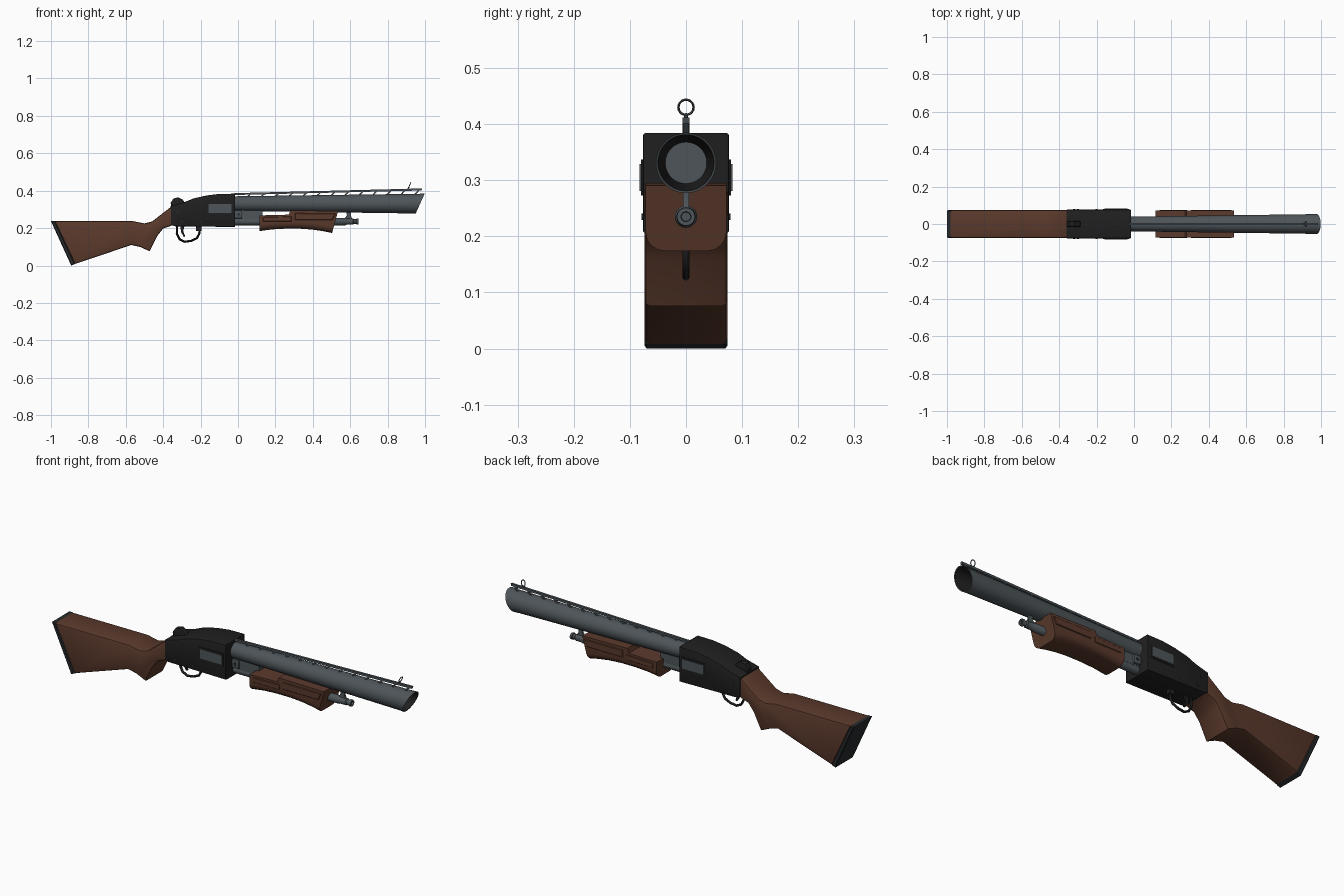
import bpy, bmesh, math
from mathutils import Vector

if "Cube" in bpy.data.objects:
    bpy.data.objects.remove(bpy.data.objects["Cube"])


def material(name, rgb):
    m = bpy.data.materials.new(name)
    m.use_nodes = True
    m.diffuse_color = (*rgb, 1)
    bsdf = m.node_tree.nodes["Principled BSDF"]
    bsdf.inputs["Base Color"].default_value = (*rgb, 1)
    bsdf.inputs["Roughness"].default_value = 0.7
    return m


WOOD = material("brown wood", (0.105, 0.042, 0.025))
STEEL = material("blue grey steel", (0.075, 0.09, 0.1))
BLACK = material("black metal", (0.014, 0.014, 0.014))
RUBBER = material("dark rubber", (0.02, 0.024, 0.026))


def finish(bm, name, *mats):
    bmesh.ops.recalc_face_normals(bm, faces=bm.faces)
    mesh = bpy.data.meshes.new(name)
    bm.to_mesh(mesh)
    bm.free()
    ob = bpy.data.objects.new(name, mesh)
    bpy.context.collection.objects.link(ob)
    for m in mats:
        mesh.materials.append(m)
    bpy.ops.object.select_all(action='DESELECT')
    ob.select_set(True)
    bpy.context.view_layer.objects.active = ob
    bpy.ops.object.shade_smooth_by_angle(angle=math.radians(32))
    return ob


def prism(name, outline, half, mat, bevel=0, segs=2, rule=None, y=0):
    """Side outline in x, z extruded across y, with its rim edges bevelled."""
    bm = bmesh.new()
    face = bm.faces.new([bm.verts.new((x, y - half, z)) for x, z in outline])
    ext = bmesh.ops.extrude_face_region(bm, geom=[face])
    verts = [g for g in ext["geom"] if isinstance(g, bmesh.types.BMVert)]
    bmesh.ops.translate(bm, verts=verts, vec=(0, 2 * half, 0))
    if bevel:
        rim = [e for e in bm.edges if abs(e.verts[0].co.y - e.verts[1].co.y) < half]
        if rule:
            rim = [e for e in rim if rule((e.verts[0].co + e.verts[1].co) / 2)]
        bmesh.ops.bevel(bm, geom=rim, offset=bevel, segments=segs, profile=0.5,
                        affect='EDGES', clamp_overlap=True)
    return finish(bm, name, mat)


def box(name, x0, x1, z0, z1, half, mat, y=0, bevel=0):
    return prism(name, [(x0, z0), (x1, z0), (x1, z1), (x0, z1)], half, mat, bevel, y=y)


def lathe(name, rings, zc, mats, dark_from=None, dark_to=None, sides=28):
    """Turned part along x. Each ring is x, radius, slant."""
    bm = bmesh.new()
    loops = []
    for x, r, slant in rings:
        loop = []
        for i in range(sides):
            a = math.tau * i / sides
            dz = r * math.sin(a)
            loop.append(bm.verts.new((x + slant * dz, r * math.cos(a), zc + dz)))
        loops.append(loop)
    for k, (a, b) in enumerate(zip(loops, loops[1:])):
        for i in range(sides):
            j = (i + 1) % sides
            f = bm.faces.new((a[i], a[j], b[j], b[i]))
            if dark_from is not None and dark_from <= k <= dark_to:
                f.material_index = 1
    bm.faces.new(loops[0])
    bm.faces.new(loops[-1])
    return finish(bm, name, *mats)


def rod(name, points, radius, mat, cyclic=False):
    """Round wire through the points, turned into a mesh."""
    cu = bpy.data.curves.new(name, 'CURVE')
    cu.dimensions = '3D'
    cu.bevel_depth = radius
    cu.bevel_resolution = 2
    cu.use_fill_caps = True
    sp = cu.splines.new('POLY')
    sp.points.add(len(points) - 1)
    for p, co in zip(sp.points, points):
        p.co = (*co, 1)
    sp.use_cyclic_u = cyclic
    cu.materials.append(mat)
    ob = bpy.data.objects.new(name, cu)
    bpy.context.collection.objects.link(ob)
    bpy.ops.object.select_all(action='DESELECT')
    ob.select_set(True)
    bpy.context.view_layer.objects.active = ob
    bpy.ops.object.convert(target='MESH')
    bpy.ops.object.shade_smooth_by_angle(angle=math.radians(45))


# Stock with its wrist, and the butt pad
prism("stock", [(-0.98, 0.237), (-0.56, 0.237), (-0.5, 0.225), (-0.46, 0.235),
                (-0.35, 0.32), (-0.35, 0.215), (-0.40, 0.198), (-0.43, 0.16),
                (-0.472, 0.076), (-0.52, 0.098), (-0.57, 0.11), (-0.872, 0.008)],
      0.074, WOOD, 0.009)
prism("butt_pad", [(-1, 0.237), (-0.979, 0.237), (-0.871, 0.008), (-0.892, 0)],
      0.074, RUBBER, 0.004, 1)

# Receiver, hammer and side ports
prism("receiver", [(-0.36, 0.22), (-0.34, 0.21), (-0.015, 0.206), (-0.015, 0.384),
                   (-0.1, 0.383), (-0.17, 0.374), (-0.24, 0.358), (-0.29, 0.337),
                   (-0.36, 0.318)], 0.077, BLACK, 0.005)
prism("hammer", [(-0.355, 0.31), (-0.36, 0.335), (-0.345, 0.358), (-0.32, 0.365),
                 (-0.295, 0.352), (-0.28, 0.33)], 0.015, BLACK, 0.004)
for side, word in ((-1, "right"), (1, "left")):
    box(word + "_port_frame", -0.165, -0.028, 0.273, 0.337, 0.003, BLACK, side * 0.077)
    box(word + "_port", -0.157, -0.036, 0.281, 0.329, 0.004, STEEL, side * 0.0785)
    for i, (x, z) in enumerate(((-0.32, 0.285), (-0.2, 0.235), (-0.3, 0.235))):
        rod(f"{word}_pin_{i}", [(x, side * 0.07, z), (x, side * 0.079, z)], 0.006, RUBBER)

# Trigger and guard
rod("trigger_guard", [(-0.325, 0, 0.215), (-0.327, 0, 0.17), (-0.312, 0, 0.14),
                      (-0.285, 0, 0.127), (-0.25, 0, 0.132), (-0.22, 0, 0.146),
                      (-0.207, 0, 0.17), (-0.205, 0, 0.21)], 0.006, BLACK)
prism("trigger", [(-0.308, 0.215), (-0.285, 0.215), (-0.293, 0.185), (-0.282, 0.155),
                  (-0.29, 0.153), (-0.305, 0.18)], 0.005, BLACK)
box("guard_mount", -0.225, -0.195, 0.185, 0.212, 0.01, BLACK)

# Flared barrel with slanted, hollow muzzle
lathe("barrel", [(-0.03, 0.039, 0), (0.945, 0.0525, 0.45), (0.974, 0.054, 0.45),
                 (0.973, 0.05, 0.45), (0.85, 0.037, 0)], 0.331, (STEEL, BLACK), 3, 3)

# Raised rib on leaning struts
prism("rib", [(-0.02, 0.377), (0.982, 0.401), (0.985, 0.412), (-0.02, 0.387)], 0.006, STEEL)
for i in range(13):
    x = 0.04 + 0.075 * i
    low, high = 0.365 + 0.014 * x, 0.379 + 0.024 * x
    prism(f"rib_strut_{i}", [(x, low), (x + 0.01, low), (x + 0.03, high), (x + 0.02, high)],
          0.005, STEEL)

# Ring sight, leaning forward
rod("sight_post", [(0.908, 0, 0.405), (0.914, 0, 0.418)], 0.004, STEEL)
ring = []
for i in range(20):
    a = math.tau * i / 20
    up = 0.0135 * math.sin(a)
    ring.append((0.918 + 0.4 * up, 0.0135 * math.cos(a), 0.43 + up))
rod("sight_ring", ring, 0.0022, STEEL, True)

# Magazine tube, its cap and supports
lathe("magazine_tube", [(-0.03, 0.02, 0), (0.575, 0.02, 0), (0.58, 0.017, 0), (0.615, 0.017, 0),
                        (0.62, 0.013, 0), (0.632, 0.013, 0), (0.633, 0.017, 0), (0.645, 0.016, 0),
                        (0.645, 0.009, 0), (0.63, 0.008, 0)], 0.235, (STEEL,), sides=20)
prism("tube_bracket", [(0.568, 0.25), (0.61, 0.25), (0.603, 0.268), (0.605, 0.295),
                       (0.578, 0.295), (0.582, 0.268)], 0.005, STEEL)
box("action_bar", -0.02, 0.13, 0.245, 0.3, 0.018, STEEL)
box("bar_collar", -0.02, 0.022, 0.252, 0.295, 0.028, STEEL, bevel=0.004)
for side in (-1, 1):
    rod("collar_screw", [(0.003, side * 0.02, 0.274), (0.003, side * 0.031, 0.274)], 0.007, RUBBER)

# Sliding grip with an arched, rounded underside
prism("fore_grip", [(0.115, 0.268), (0.272, 0.272), (0.28, 0.295), (0.535, 0.291),
                    (0.503, 0.174), (0.46, 0.183), (0.4, 0.192), (0.33, 0.197),
                    (0.25, 0.197), (0.18, 0.193), (0.115, 0.184)],
      0.072, WOOD, 0.034, 4, lambda c: c.z < 0.2)
for side, word in ((-1, "right"), (1, "left")):
    prism(word + "_grip_panel", [(0.305, 0.243), (0.505, 0.243), (0.522, 0.278), (0.305, 0.28)],
          0.004, WOOD, 0.003, 1, y=side * 0.072)
    prism(word + "_grip_rail", [(0.135, 0.235), (0.285, 0.235), (0.285, 0.262), (0.135, 0.258)],
          0.003, WOOD, 0.002, 1, y=side * 0.072)
